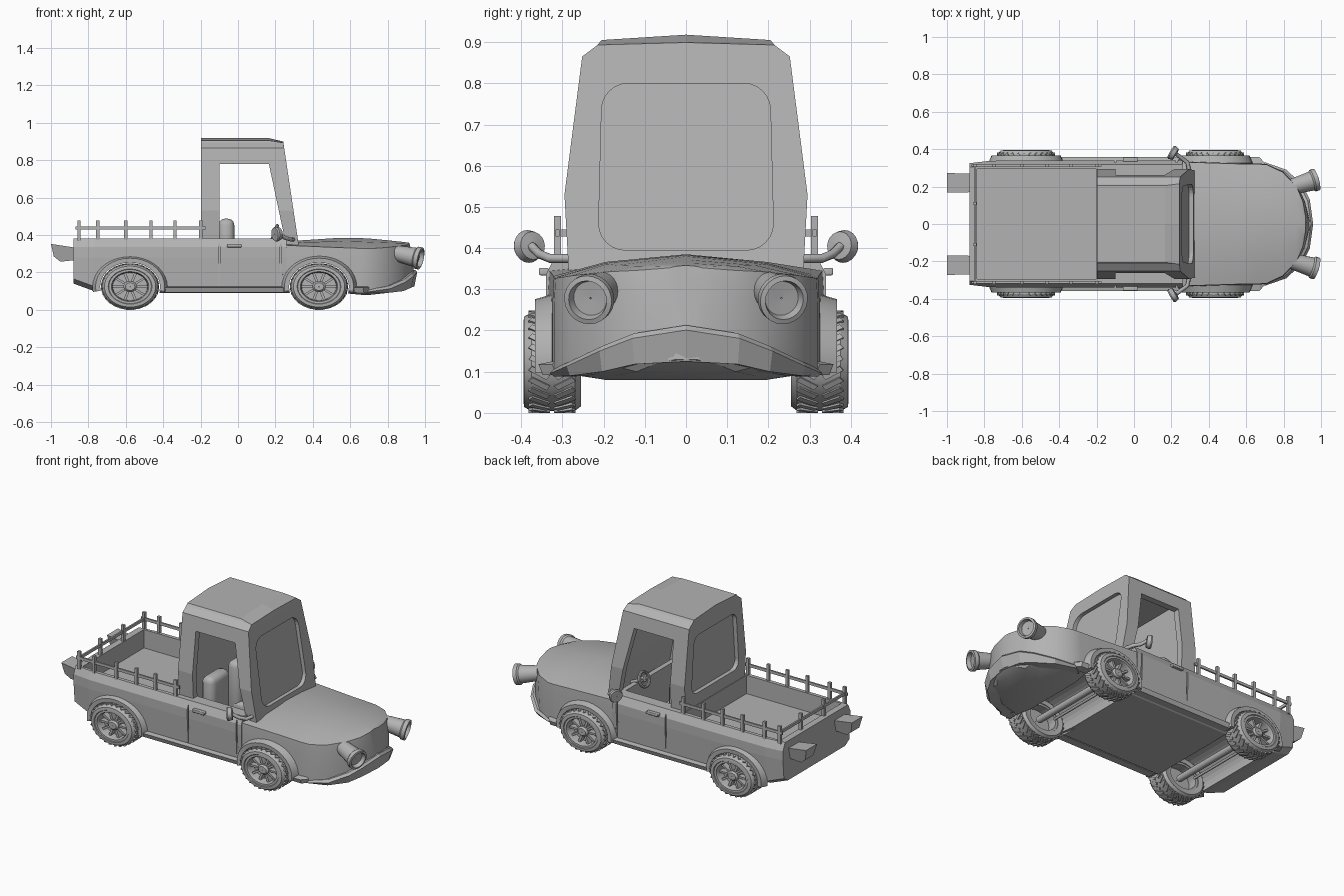
import bpy, bmesh, math
from mathutils import Vector, Matrix

cube = bpy.data.objects.get("Cube")
if cube:
    bpy.data.objects.remove(cube)

grey = bpy.data.materials.new("plain grey")
grey.use_nodes = True
grey.diffuse_color = (0.45, 0.45, 0.45, 1)
grey.node_tree.nodes["Principled BSDF"].inputs["Base Color"].default_value = grey.diffuse_color


def finish(name, bm, smooth=None):
    bmesh.ops.recalc_face_normals(bm, faces=bm.faces)
    mesh = bpy.data.meshes.new(name)
    bm.to_mesh(mesh)
    bm.free()
    mesh.materials.append(grey)
    ob = bpy.data.objects.new(name, mesh)
    bpy.context.collection.objects.link(ob)
    if smooth:
        bpy.ops.object.select_all(action='DESELECT')
        ob.select_set(True)
        bpy.context.view_layer.objects.active = ob
        bpy.ops.object.shade_smooth_by_angle(angle=math.radians(smooth))
    return ob


def add_loft(bm, rings, closed=False):
    """Skin rings of equal length; cap the ends or join them in a loop."""
    rows = [[bm.verts.new(p) for p in ring] for ring in rings]
    n = len(rows[0])
    for a, b in zip(rows, rows[1:] + rows[:1] if closed else rows[1:]):
        for i in range(n):
            bm.faces.new((a[i], a[(i + 1) % n], b[(i + 1) % n], b[i]))
    if not closed:
        bm.faces.new(rows[0])
        bm.faces.new(rows[-1])


def loft(name, rings, smooth=None):
    bm = bmesh.new()
    add_loft(bm, rings)
    return finish(name, bm, smooth)


def add_box(bm, lo, hi, matrix=Matrix()):
    lo, hi = Vector(lo), Vector(hi)
    m = Matrix.Translation((lo + hi) / 2) @ Matrix.Diagonal((*(hi - lo), 1))
    bmesh.ops.create_cube(bm, size=1, matrix=matrix @ m)


def box(name, lo, hi, bevel=0):
    bm = bmesh.new()
    add_box(bm, lo, hi)
    if bevel:
        bmesh.ops.bevel(bm, geom=bm.edges[:], offset=bevel, segments=3, affect='EDGES', profile=0.5)
    return finish(name, bm, 40 if bevel else None)


def prism(name, pts, vec):
    return loft(name, [[Vector(p) for p in pts], [Vector(p) + Vector(vec) for p in pts]])


def cut(target, *cutters):
    for c in cutters:
        c.hide_render = True
        c.hide_set(True)
        mod = target.modifiers.new("cut", 'BOOLEAN')
        mod.operation, mod.solver, mod.object = 'DIFFERENCE', 'EXACT', c


def tube(name, pts, r):
    cu = bpy.data.curves.new(name, 'CURVE')
    cu.dimensions, cu.bevel_depth, cu.bevel_resolution, cu.use_fill_caps = '3D', r, 2, True
    sp = cu.splines.new('POLY')
    sp.points.add(len(pts) - 1)
    for p, q in zip(sp.points, pts):
        p.co = (*q, 1)
    cu.materials.append(grey)
    ob = bpy.data.objects.new(name, cu)
    bpy.context.collection.objects.link(ob)


def lathe(bm, profile, matrix, n=32):
    """Turn a closed (radius, depth) profile about the local y axis."""
    add_loft(bm, [[matrix @ Vector((r * math.cos(a), d, r * math.sin(a))) for r, d in profile]
                  for a in (math.tau * i / n for i in range(n))], closed=True)


def mirrored(half):
    return half + [(x, -y, z) for x, y, z in reversed(half) if y]


def ellipse(cx, cz, rx, rz, y, n=36):
    return [(cx + rx * math.cos(math.tau * i / n), y, cz + rz * math.sin(math.tau * i / n)) for i in range(n)]


AXLES, HUB_Z = (-0.577, 0.433), 0.124

# Bed and cab tub, hollowed, with wheel wells and door gaps
tub = loft("bed_and_tub", [
    mirrored([(x, 0, zb), (x, w - 0.05, zb), (x, w - 0.01, zb + 0.025), (x, w, 0.28),
              (x, w, 0.335), (x, w - 0.022, 0.38), (x, 0, 0.38)])
    for x, w, zb in ((-0.88, 0.325, 0.14), (-0.77, 0.338, 0.10), (-0.40, 0.34, 0.09), (0.26, 0.34, 0.09))])
wells = [prism("well_cutter", ellipse(x, HUB_Z, 0.162, 0.13, -0.5), (0, 1, 0)) for x in AXLES]
cut(tub, box("bed_cutter", (-0.84, -0.295, 0.268), (-0.201, 0.295, 0.5)),
    box("cockpit_cutter", (-0.16, -0.26, 0.16), (0.23, 0.26, 0.5)), *wells)
for x in (-0.1, 0.228):
    for s in (-1, 1):
        cut(tub, box("door_gap_cutter", (x - 0.004, min(s * 0.33, s * 0.5), 0.12),
                     (x + 0.004, max(s * 0.33, s * 0.5), 0.372)))

# Hood and nose, leaning back towards the top
hood = loft("hood", [
    mirrored([(x, 0, zb), (x, w * 0.6, zb), (x - 0.01, w, zb + 0.02), (x - lean / 2, w, ze - 0.06),
              (x - lean, w * 0.99, ze), (x - lean, w * 0.6, ze + (zc - ze) * 0.65), (x - lean, 0, zc)])
    for x, w, zc, ze, zb, lean in ((0.245, 0.335, 0.365, 0.345, 0.09, 0), (0.55, 0.325, 0.385, 0.332, 0.09, 0),
                                   (0.66, 0.324, 0.383, 0.328, 0.08, 0), (0.71, 0.32, 0.38, 0.327, 0.08, 0),
                                   (0.80, 0.28, 0.372, 0.333, 0.09, 0.005), (0.885, 0.20, 0.364, 0.342, 0.10, 0.015),
                                   (0.925, 0.12, 0.36, 0.346, 0.12, 0.022), (0.945, 0.04, 0.358, 0.352, 0.13, 0.028))],
    25)
cut(hood, wells[1])

# Lower lip wrapped round the nose
half = [(0.958, 0, 0.213, 0.125), (0.94, 0.13, 0.193, 0.118), (0.9, 0.21, 0.162, 0.1),
        (0.815, 0.29, 0.125, 0.09), (0.70, 0.33, 0.108, 0.088)]
stations = [(x, -y, z, b) for x, y, z, b in half[:0:-1]] + half
loft("front_lip", [[(x, y, z - 0.012), (x - 0.012, y * 0.97, z), (x - 0.07, y * 0.85, z),
                    (x - 0.07, y * 0.85, b), (x - 0.015, y * 0.97, b)] for x, y, z, b in stations])


# Cab shell, hollow, with open side windows and recessed panes
def cab_rings(rows, back, inset=0):
    return [[(back, -w + inset, z), (x - inset, -w + inset, z), (x - inset, 0, z + c),
             (x - inset, w - inset, z), (back, w - inset, z), (back, 0, z + c)] for z, x, w, c in rows]


shape = [(0.345, 0.325, 0.285, 0), (0.53, 0.297, 0.295, 0), (0.865, 0.247, 0.252, 0)]
cab = loft("cab", cab_rings(shape + [(0.893, 0.242, 0.215, 0.006), (0.905, 0.165, 0.205, 0.013)], -0.197))
hollow = loft("hollow_cutter", cab_rings([(0.30, 0.332, 0.285, 0)] + shape[1:], -0.157, 0.04))
side_windows = prism("window_cutter", [(-0.1, -0.5, 0.38), (-0.1, -0.5, 0.78), (0.165, -0.5, 0.78),
                                       (0.25, -0.5, 0.38)], (0, 1, 0))


def rounded(y0, y1, z0, z1, r):
    """Rounded four-sided outline, half width y0 at the bottom and y1 at the top."""
    out = []
    for k, (y, z) in enumerate(((y1 - r, z1 - r), (r - y1, z1 - r), (r - y0, z0 + r), (y0 - r, z0 + r))):
        out += [(y + r * math.cos(a), z + r * math.sin(a))
                for a in (math.pi / 2 * (k + i / 6) for i in range(7))]
    return out


screen = prism("windscreen_cutter", [(0.302 - 0.152 * (z - 0.345), y, z)
                                     for y, z in rounded(0.212, 0.205, 0.395, 0.80, 0.065)], (0.2, 0, 0))
rear = prism("rear_window_cutter", [(-0.172, y, z) for y, z in rounded(0.225, 0.205, 0.45, 0.80, 0.05)],
             (-0.2, 0, 0))
cut(cab, hollow, side_windows, screen, rear)

# Wheels: tyre, tread lugs, rim, spokes and hub; slightly flattened
squash = Matrix.Diagonal((1, 1, 0.8, 1))
for end, wx in zip(("rear", "nose"), AXLES):
    for s in (-1, 1):
        base = Matrix.Translation((wx, s * 0.325, HUB_Z)) @ squash @ Matrix.Diagonal((1, s, 1, 1))
        bm = bmesh.new()
        lathe(bm, [(0.105, -0.065), (0.135, -0.07), (0.149, -0.055), (0.15, 0.05),
                   (0.137, 0.068), (0.117, 0.07), (0.105, 0.055)], base, 40)
        for i in range(28):
            turn = Matrix.Rotation(math.tau * i / 28, 4, 'Y')
            for side in (-1, 1):
                skew = Matrix.Translation((0, side * 0.031, 0.150)) @ Matrix.Rotation(side * 0.6, 4, 'Z')
                add_box(bm, (-0.008, -0.026, -0.004), (0.008, 0.026, 0.005), base @ turn @ skew)
        finish(end + "_tyre", bm, 30)
        bm = bmesh.new()
        lathe(bm, [(0.107, -0.06), (0.107, 0.056), (0.115, 0.066), (0.1, 0.066), (0.094, 0.05),
                   (0.09, -0.06)], base)
        lathe(bm, [(0.002, 0.0), (0.095, 0.0), (0.095, 0.012), (0.002, 0.012)], base)
        lathe(bm, [(0.002, 0.0), (0.036, 0.0), (0.036, 0.05), (0.026, 0.06), (0.002, 0.06)], base, 16)
        for i in range(10):
            add_box(bm, (0.03, 0.012, -0.007), (0.095, 0.045, 0.007),
                    base @ Matrix.Rotation(math.tau * i / 10, 4, 'Y'))
        finish(end + "_rim", bm, 30)

        # Fender flare around the wheel well
        bm = bmesh.new()
        arc = [math.radians(-10 + 200 * i / 20) for i in range(21)]
        add_loft(bm, [[(wx + rx * math.cos(a), s * y, HUB_Z + rz * math.sin(a))
                       for rx, rz, y in ((0.16, 0.128, 0.30), (0.16, 0.128, 0.364),
                                         (0.185, 0.152, 0.366), (0.202, 0.164, 0.325))] for a in arc])
        finish(end + "_fender", bm, 30)
    tube(end + "_axle", [(wx, -0.3, HUB_Z), (wx, 0.3, HUB_Z)], 0.02)
    tube(end + "_tie_rod", [(wx - 0.06, -0.24, HUB_Z), (wx - 0.06, 0.24, HUB_Z)], 0.008)

# Bed railing
bm = bmesh.new()
posts = [(x, s * 0.312) for x in (-0.85, -0.75, -0.6, -0.465, -0.337, -0.2) for s in (-1, 1)]
for x, y in posts + [(-0.85, -0.11), (-0.85, 0.11)]:
    add_box(bm, (x - 0.009, y - 0.008, 0.37), (x + 0.009, y + 0.008, 0.478))
for s in (-1, 1):
    add_box(bm, (-0.87, s * 0.312 - 0.005, 0.428), (-0.175, s * 0.312 + 0.005, 0.445))
add_box(bm, (-0.855, -0.32, 0.428), (-0.845, 0.32, 0.445))
finish("bed_railing", bm)

for s in (-1, 1):
    # Sill strips between and ahead of the fenders
    for x0, x1, tip in ((-0.40, 0.26, 0.355), (0.60, 0.70, 0.325)):
        loft("sill", [[(x, s * 0.30, 0.092), (x, s * (y - 0.01), 0.092), (x, s * y, 0.118), (x, s * 0.30, 0.13)]
                      for x, y in ((x0, 0.358), (x1 - 0.03, 0.358), (x1, tip))])

    # Tail lamps: wedge brackets flaring to the rear, narrower below
    loft("tail_lamp", [[(x, s * (0.22 + side * wide), z) for x, z, wide in
                        ((-1.0, 0.352, 0.052), (-0.87, 0.332, 0.05), (-0.87, 0.265, 0.035),
                         (-0.95, 0.257, 0.03), (-0.985, 0.285, 0.04))] for side in (-1, 1)])

    # Headlamps: flared cups turned outward
    axis = Vector((0.93, s * 0.28, -0.2)).normalized()
    aim = Matrix.Translation((0.976, s * 0.238, 0.274)) @ axis.to_track_quat('Y', 'Z').to_matrix().to_4x4()
    bm = bmesh.new()
    lathe(bm, [(0.002, -0.14), (0.042, -0.14), (0.052, -0.03), (0.06, -0.022), (0.06, 0.0), (0.048, 0.003),
               (0.042, -0.02), (0.002, -0.022)], aim, 24)
    finish("headlamp", bm, 30)

    # Side mirrors on bent arms
    tube("mirror_arm", [(0.30, s * 0.26, 0.375), (0.285, s * 0.33, 0.375), (0.25, s * 0.355, 0.385),
                        (0.225, s * 0.375, 0.405)], 0.011)
    facing = Vector((0.85, s * -0.5, 0.1)).normalized()
    aim = Matrix.Translation((0.212, s * 0.378, 0.405)) @ facing.to_track_quat('Y', 'Z').to_matrix().to_4x4()
    bm = bmesh.new()
    lathe(bm, [(0.002, -0.018), (0.036, -0.018), (0.04, -0.01), (0.034, 0.012), (0.002, 0.016)], aim, 20)
    finish("side_mirror", bm, 30)

    # Door handle and seat
    box("door_handle", (-0.06, s * 0.345 - 0.012, 0.334), (0.02, s * 0.345 + 0.012, 0.352), 0.004)
    box("seat_back", (-0.105, s * 0.125 - 0.09, 0.17), (-0.02, s * 0.125 + 0.09, 0.487), 0.034)
    box("seat_cushion", (-0.08, s * 0.125 - 0.09, 0.165), (0.1, s * 0.125 + 0.09, 0.25), 0.02)

# Steering wheel and column
wheel_at = Vector((0.195, 0.125, 0.41))
tilt = Vector((-0.93, 0, 0.35)).normalized().to_track_quat('Y', 'Z').to_matrix().to_4x4()
bm = bmesh.new()
aim = Matrix.Translation(wheel_at) @ tilt
lathe(bm, [(0.043 + 0.009 * math.cos(a), 0.009 * math.sin(a)) for a in (math.tau * i / 8 for i in range(8))], aim, 24)
lathe(bm, [(0.002, -0.008), (0.018, -0.008), (0.015, 0.006), (0.002, 0.008)], aim, 12)
add_box(bm, (-0.043, -0.004, -0.006), (0.043, 0.004, 0.006), aim)
finish("steering_wheel", bm, 40)
tube("steering_column", [wheel_at, (0.28, 0.125, 0.37)], 0.01)
